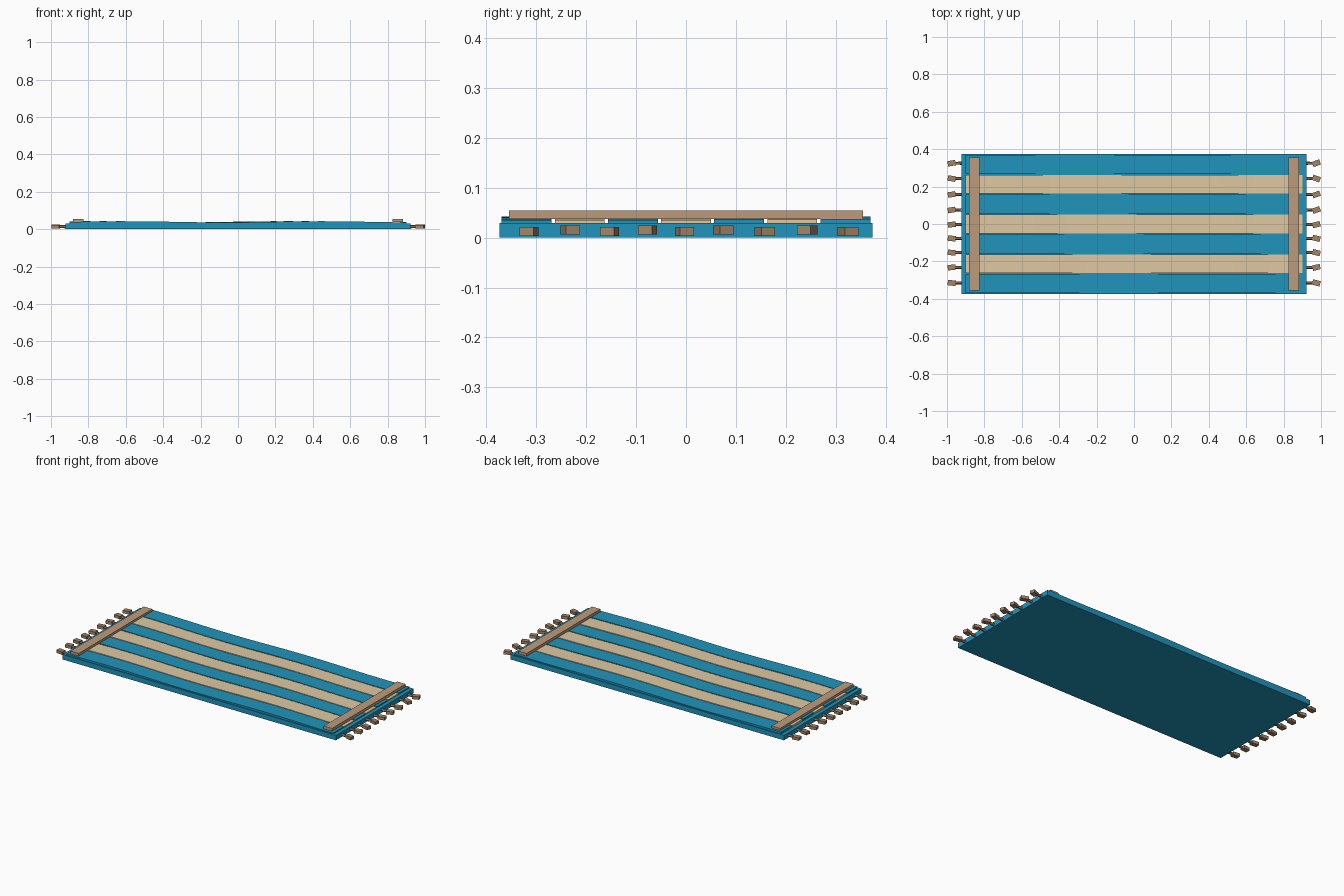
import bpy, bmesh, math
from mathutils import Matrix

if "Cube" in bpy.data.objects:
    bpy.data.objects.remove(bpy.data.objects["Cube"])


def material(name, rgb):
    m = bpy.data.materials.new(name)
    m.diffuse_color = (*rgb, 1)
    m.use_nodes = True
    m.node_tree.nodes["Principled BSDF"].inputs["Base Color"].default_value = m.diffuse_color
    return m


BLUE = material("blue_cloth", (0.014, 0.30, 0.50))
SAND = material("sand_cloth", (0.74, 0.58, 0.36))
TRIM = material("trim_cloth", (0.50, 0.33, 0.20))
CORD = material("cord", (0.37, 0.23, 0.13))


def finish(name, bm, mat):
    bmesh.ops.recalc_face_normals(bm, faces=bm.faces)
    me = bpy.data.meshes.new(name)
    bm.to_mesh(me)
    bm.free()
    me.materials.append(mat)
    ob = bpy.data.objects.new(name, me)
    bpy.context.collection.objects.link(ob)
    return ob


def add_box(bm, center, size, yaw=0):
    mat = (Matrix.Translation(center) @ Matrix.Rotation(yaw, 4, 'Z')
           @ Matrix.Diagonal((*size, 1)))
    bmesh.ops.create_cube(bm, size=1, matrix=mat)


def box(name, center, size, mat):
    bm = bmesh.new()
    add_box(bm, center, size)
    return finish(name, bm, mat)


def wave(x, y):
    return 0.039 + 0.0033 * math.cos(6 * (x - 0.325 + 0.37 * y))


# Long strip that ripples gently along its length
def stripe(name, y, width, mat, n=20):
    bm = bmesh.new()
    rings = []
    for i in range(n + 1):
        x = -0.9 + 1.8 * i / n
        z = wave(x, y)
        rings.append([bm.verts.new((x, y + s * width / 2, z + d))
                      for s, d in ((-1, -0.012), (1, -0.012), (1, 0), (-1, 0))])
    for a, b in zip(rings, rings[1:]):
        for k in range(4):
            bm.faces.new((a[k], a[(k + 1) % 4], b[(k + 1) % 4], b[k]))
    bm.faces.new(rings[0])
    bm.faces.new(rings[-1])
    return finish(name, bm, mat)


# Cloth base
box("base_mat", (0, 0, 0.015), (1.845, 0.747, 0.03), BLUE)

# Seven alternating stripes
for i in range(7):
    stripe(f"stripe_{i + 1}", (i - 3) * 0.1065, 0.1, SAND if i % 2 else BLUE)

# Raised bands across both ends
for side, label in ((-1, "left"), (1, "right")):
    box(f"end_band_{label}", (side * 0.855, 0, 0.0465), (0.056, 0.71, 0.017), TRIM)

# Fringe: short cord with a square knot at its tip
FRINGE_Y = (-0.315, -0.232, -0.153, -0.077, -0.003, 0.075, 0.158, 0.243, 0.325)
for side, label in ((-1, "left"), (1, "right")):
    for i, y in enumerate(FRINGE_Y):
        z = 0.012 + (0.003 if i % 2 else 0)
        yaw = side * math.radians((20 if side > 0 else -9) * (1 if i % 3 != 1 else -1))
        if y < 0:
            yaw = -yaw * 0.7
        bm = bmesh.new()
        bmesh.ops.create_cone(bm, cap_ends=True, segments=6, radius1=0.009, radius2=0.007,
                              depth=0.05, matrix=Matrix.Translation((side * 0.937, y, z))
                              @ Matrix.Rotation(side * math.pi / 2, 4, 'Y'))
        add_box(bm, (side * 0.975, y, z), (0.042, 0.029, 0.018), yaw)
        finish(f"tassel_{label}_{i + 1}", bm, CORD)
